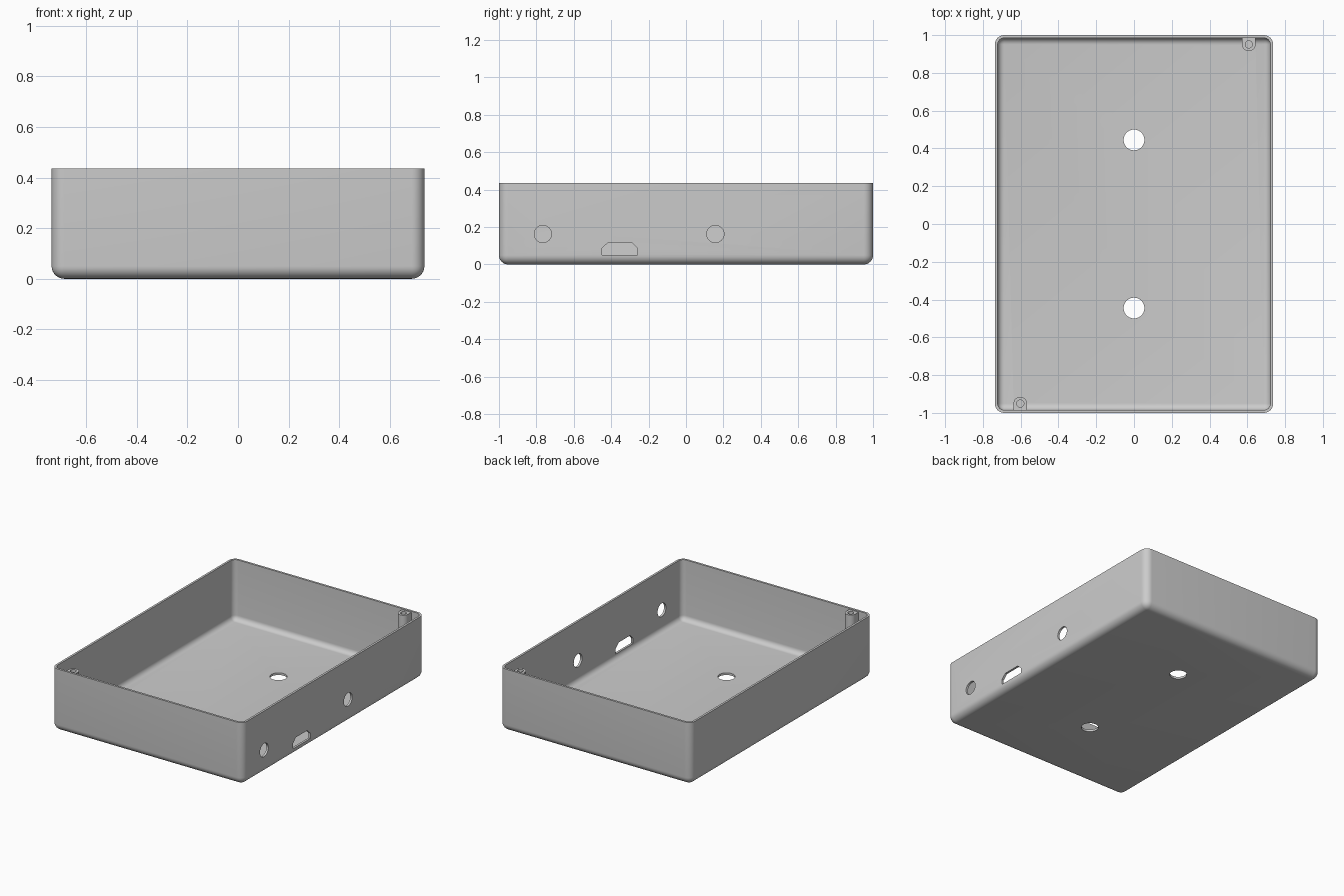
import bpy, bmesh, math
from mathutils import Matrix, Vector

if "Cube" in bpy.data.objects:
    bpy.data.objects.remove(bpy.data.objects["Cube"], do_unlink=True)

HALF_X, HALF_Y, HEIGHT = 0.737, 1.0, 0.435
WALL, RADIUS = 0.015, 0.05

grey = bpy.data.materials.new("grey plastic")
grey.use_nodes = True
colour = (0.6, 0.6, 0.6, 1)
grey.diffuse_color = colour
grey.node_tree.nodes["Principled BSDF"].inputs["Base Color"].default_value = colour


def to_object(bm, name):
    bmesh.ops.recalc_face_normals(bm, faces=bm.faces)
    mesh = bpy.data.meshes.new(name)
    bm.to_mesh(mesh)
    bm.free()
    obj = bpy.data.objects.new(name, mesh)
    mesh.materials.append(grey)
    bpy.context.collection.objects.link(obj)
    return obj


def tub(name, inset, top, radius):
    """Solid block with rounded upright and bottom edges and a flat top."""
    bm = bmesh.new()
    size = Vector((2 * (HALF_X - inset), 2 * (HALF_Y - inset), top - inset))
    bmesh.ops.create_cube(bm, size=1)
    bmesh.ops.scale(bm, vec=size, verts=bm.verts)
    bmesh.ops.translate(bm, vec=(0, 0, (top + inset) / 2), verts=bm.verts)
    edges = [e for e in bm.edges if min(v.co.z for v in e.verts) < top - 0.001]
    bmesh.ops.bevel(bm, geom=edges, offset=radius, segments=8, profile=0.5,
                    affect='EDGES', clamp_overlap=True)
    return to_object(bm, name)


def prism(name, points, depth):
    """Extrude a closed 3D outline along a vector."""
    bm = bmesh.new()
    face = bm.faces.new([bm.verts.new(p) for p in points])
    out = bmesh.ops.extrude_face_region(bm, geom=[face], use_keep_orig=True)
    verts = [g for g in out["geom"] if isinstance(g, bmesh.types.BMVert)]
    bmesh.ops.translate(bm, vec=depth, verts=verts)
    return to_object(bm, name)


def drill(name, centre, radius, length, sideways=False):
    bm = bmesh.new()
    bmesh.ops.create_cone(bm, cap_ends=True, segments=40, radius1=radius,
                          radius2=radius, depth=length)
    turn = Matrix.Rotation(math.pi / 2 if sideways else 0, 4, 'Y')
    bmesh.ops.transform(bm, matrix=Matrix.Translation(centre) @ turn, verts=bm.verts)
    return to_object(bm, name)


def cut(target, cutter):
    """Subtract the cutter and discard it."""
    mod = target.modifiers.new("cut", 'BOOLEAN')
    mod.operation, mod.solver, mod.object = 'DIFFERENCE', 'EXACT', cutter
    bpy.ops.object.select_all(action='DESELECT')
    bpy.context.view_layer.objects.active = target
    target.select_set(True)
    bpy.ops.object.modifier_apply(modifier=mod.name)
    bpy.data.objects.remove(cutter, do_unlink=True)


# Hollow, with two screw posts left standing against the end walls
case = tub("case", 0, HEIGHT, RADIUS)
cavity = tub("cavity", WALL, HEIGHT + 0.1, RADIUS - WALL)
posts = [(0.608, 0.951, 1), (-0.602, -0.951, -1)]
for x, y, side in posts:
    arc = [math.pi * i / 16 for i in range(17)]
    outline = [(x + 0.036 * math.cos(a), y - side * 0.036 * math.sin(a), 0)
               for a in arc]
    outline += [(x - 0.036, side * 1.05, 0), (x + 0.036, side * 1.05, 0)]
    cut(cavity, prism("screw_post", outline, (0, 0, HEIGHT - 0.008)))
cut(case, cavity)

# Blind screw holes
for x, y, side in posts:
    cut(case, drill("screw_hole", (x, y, HEIGHT), 0.019, 0.4))

# Mounting holes in the floor
for y in (-0.445, 0.445):
    cut(case, drill("floor_hole", (0, y, 0), 0.055, 0.2))

# Round openings and a chamfered socket slot in the +x wall
for y in (-0.765, 0.157):
    cut(case, drill("side_hole", (HALF_X, y, 0.163), 0.046, 0.1, True))
slot = [(-0.45, 0.05), (-0.258, 0.05), (-0.258, 0.086), (-0.292, 0.118),
        (-0.416, 0.118), (-0.45, 0.086)]
cut(case, prism("socket_slot", [(HALF_X - 0.05, y, z) for y, z in slot], (0.1, 0, 0)))

bpy.ops.object.select_all(action='DESELECT')
bpy.context.view_layer.objects.active = case
case.select_set(True)
bpy.ops.object.shade_smooth_by_angle(angle=math.radians(30))
